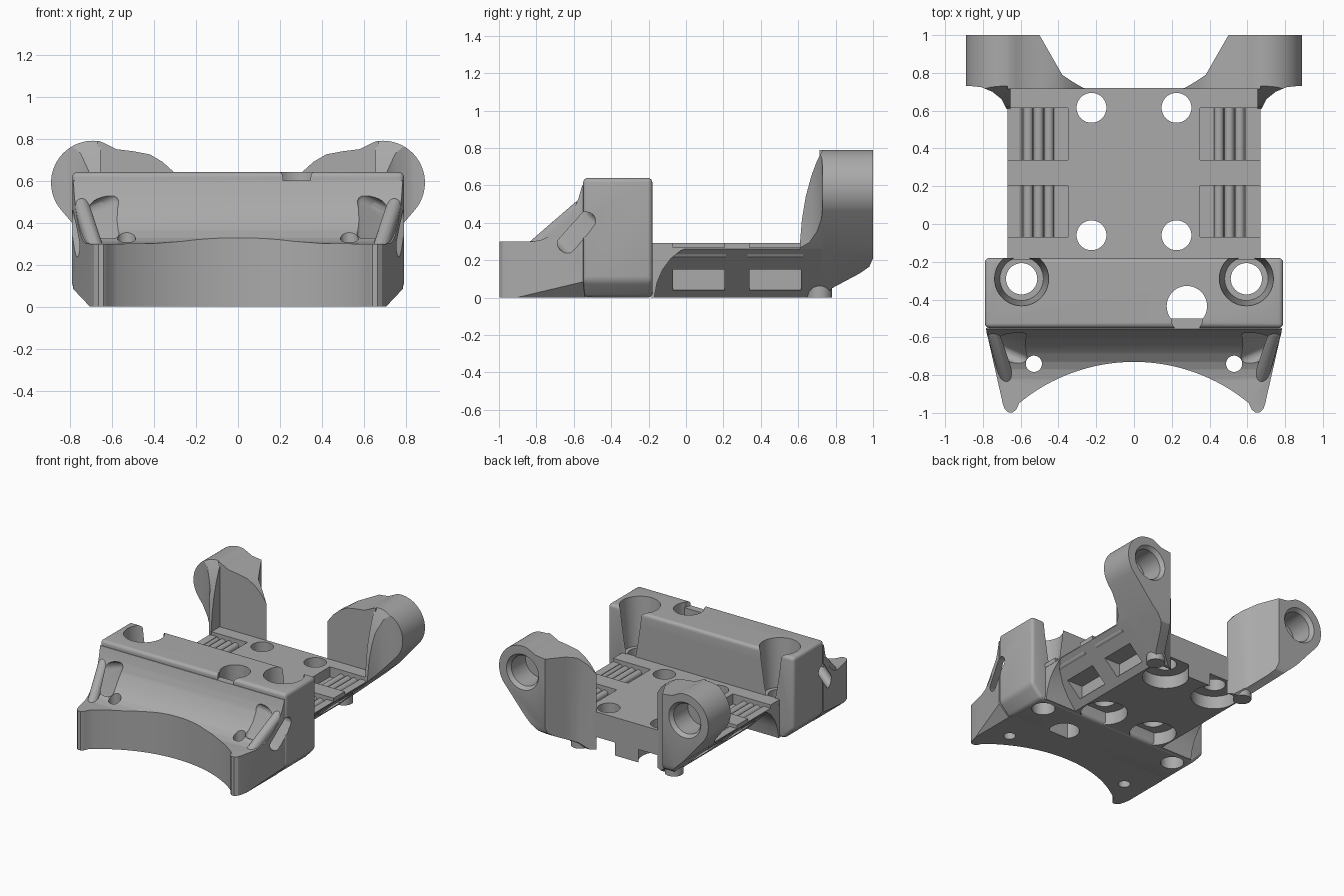
import bpy, bmesh
from math import cos, sin, radians, pi
from mathutils import Matrix, Vector

if "Cube" in bpy.data.objects:
    bpy.data.objects.remove(bpy.data.objects["Cube"])

grey = bpy.data.materials.new("plain grey")
grey.use_nodes = True
grey.diffuse_color = (0.4, 0.4, 0.4, 1)
grey.node_tree.nodes["Principled BSDF"].inputs["Base Color"].default_value = grey.diffuse_color
parts = []


def make(name, bm):
    bmesh.ops.recalc_face_normals(bm, faces=bm.faces)
    me = bpy.data.meshes.new(name)
    bm.to_mesh(me)
    bm.free()
    ob = bpy.data.objects.new(name, me)
    bpy.context.scene.collection.objects.link(ob)
    return ob


def prism(name, pts, axis, lo, hi):
    """Extrude a closed outline along one axis."""
    place = {"x": lambda a, b, d: (d, a, b),
             "y": lambda a, b, d: (a, d, b),
             "z": lambda a, b, d: (a, b, d)}[axis]
    bm = bmesh.new()
    face = bm.faces.new([bm.verts.new(place(a, b, lo)) for a, b in pts])
    new = bmesh.ops.extrude_face_region(bm, geom=[face])["geom"]
    shift = Vector(place(0, 0, hi - lo))
    bmesh.ops.translate(bm, vec=shift, verts=[g for g in new if isinstance(g, bmesh.types.BMVert)])
    return make(name, bm)


def box(name, x, y, z):
    return prism(name, [(x[0], y[0]), (x[1], y[0]), (x[1], y[1]), (x[0], y[1])], "z", *z)


def rod(name, x, y, r, z0, z1, r2=None, lying=False):
    """Upright cylinder or cone; lying ones run along y, with y and z swapped."""
    bm = bmesh.new()
    m = Matrix.Translation((x, y, (z0 + z1) / 2))
    if lying:
        m = Matrix.Translation((x, (z0 + z1) / 2, y)) @ Matrix.Rotation(-pi / 2, 4, "X")
    bmesh.ops.create_cone(bm, cap_ends=True, segments=40, radius1=r,
                          radius2=r if r2 is None else r2, depth=z1 - z0, matrix=m)
    return make(name, bm)


def hull(name, centres, r):
    """Rounded solid wrapped around several spheres."""
    bm = bmesh.new()
    for c in centres:
        bmesh.ops.create_icosphere(bm, subdivisions=3, radius=r, matrix=Matrix.Translation(c))
    out = bmesh.ops.convex_hull(bm, input=bm.verts)
    junk = {g for g in out["geom_interior"] + out["geom_unused"] if isinstance(g, bmesh.types.BMVert)}
    bmesh.ops.delete(bm, geom=list(junk), context="VERTS")
    return make(name, bm)


def bake(ob):
    dg = bpy.context.evaluated_depsgraph_get()
    me = bpy.data.meshes.new_from_object(ob.evaluated_get(dg))
    ob.modifiers.clear()
    ob.data = me


def combine(ob, others, op="DIFFERENCE"):
    for o in others:
        mod = ob.modifiers.new("combine", "BOOLEAN")
        mod.operation, mod.solver, mod.object = op, "EXACT", o
        bake(ob)
        bpy.data.objects.remove(o)
    return ob


def mirrored(pts):
    return pts + [(-a, b) for a, b in reversed(pts)]


def finish(ob):
    ob.data.materials.clear()
    ob.data.materials.append(grey)
    parts.append(ob)


def mirror_copy(ob, name):
    bm = bmesh.new()
    bm.from_mesh(ob.data)
    bmesh.ops.scale(bm, vec=(-1, 1, 1), verts=bm.verts)
    return make(name, bm)


def strap_slots():
    """Slanted slots passing from the scoop out through the side walls."""
    slots = []
    for s in (1, -1):
        ends = []
        for x, y, z in ((0.6, -0.66, 0.43), (0.9, -0.53, 0.29)):
            ends += [(s * x, y + k * 0.055, z + k * 0.075) for k in (1, -1)]
        slots.append(hull("slot_cutter", ends, 0.037))
    return slots


# Cross block with chamfered lower sides and rounded edges
section = mirrored([(0.705, 0), (0.79, 0.09), (0.79, 0.64)])
block = prism("cross_block", section, "y", -0.55, -0.18)
bev = block.modifiers.new("round", "BEVEL")
bev.width, bev.segments = 0.025, 4
bake(block)
cuts = strap_slots()
for s in (1, -1):
    cuts.append(rod("screw_hole", s * 0.595, -0.29, 0.083, -0.1, 0.5))
    cuts.append(rod("screw_recess", s * 0.595, -0.29, 0.115, 0.27, 0.66, 0.145))
cuts.append(rod("cable_hole", 0.28, -0.435, 0.107, -0.1, 0.8))
cuts.append(hull("cable_notch", [(0.28, -0.5, 0.555), (0.28, -0.5, 0.8)], 0.083))
finish(combine(block, cuts))

# Front cradle: curved plan, concave scoop on top
arc = [(0.955 * sin(a), -1.685 + 0.955 * cos(a)) for a in [radians(39.5) * i / 16 for i in range(16, 0, -1)]]
outline = [(0.7, -0.5), (0.7, -0.54), (0.785, -0.55), (0.695, -0.95), (0.685, -0.98),
           (0.665, -0.997), (0.64, -0.997), (0.622, -0.98)] + arc
front = prism("front_cradle", mirrored(outline), "z", 0, 0.7)
scoop = [(-1.1, 0), (-1.1, 0.298), (-0.82, 0.3), (-0.77, 0.31), (-0.73, 0.328), (-0.68, 0.365),
         (-0.64, 0.41), (-0.6, 0.47), (-0.575, 0.53), (-0.555, 0.6), (-0.5, 0.6), (-0.5, 0)]
combine(front, [prism("scoop", scoop, "x", -1, 1),
                prism("side_limit", section, "y", -1.1, 0)], "INTERSECT")
ridges = []
for s in (1, -1):
    ridges.append(hull("ridge", [(s * 0.744, -0.57, 0.48), (s * 0.744, -0.57, 0.2),
                                 (s * 0.67, -0.83, 0.255), (s * 0.67, -0.83, 0.2)], 0.037))
combine(front, ridges, "UNION")
small = [rod("small_hole", s * 0.53, -0.74, 0.043, -0.1, 0.7) for s in (1, -1)]
finish(combine(front, strap_slots() + small))

# Base plate with sloping flanks
plate = prism("base_plate", mirrored([(0.40, 0), (0.67, 0.26), (0.67, 0.293)]), "y", -0.19, 0.72)
cove = [(-0.19, 0), (-0.17, 0), (-0.155, 0.08), (-0.125, 0.15), (-0.08, 0.21), (-0.03, 0.25),
        (0.0, 0.265), (-0.19, 0.265)]
combine(plate, [prism("cove", cove, "x", -0.669, 0.669)], "UNION")
cuts = []
bays = ((-0.07, 0.205), (0.34, 0.615))
for s in (1, -1):
    for y in (-0.06, 0.615):
        cuts.append(rod("bolt_hole", s * 0.225, y, 0.079, -0.1, 0.5))
        cuts.append(rod("bolt_recess", s * 0.225, y, 0.165, -0.1, 0.1))
    for bay in bays:
        cuts.append(box("pocket", sorted((s * 0.35, s * 0.61)), bay, (0.215, 0.4)))
        cuts.append(box("rim_cut", sorted((s * 0.355, s * 0.8)), bay, (0.268, 0.4)))
        cuts.append(box("window", sorted((s * 0.42, s * 0.8)), bay, (0.04, 0.15)))
finish(combine(plate, cuts))

# Ribs lying in the pockets
for s, side in ((1, "left"), (-1, "right")):
    for n, bay in enumerate(bays):
        for k in range(4):
            finish(rod(f"{side}_rib_{n}_{k}", s * (0.45 + k * 0.055), 0.238, 0.026,
                       bay[0] - 0.01, bay[1] + 0.01, lying=True))

# Rear towers: one solid shaped by its front, side and top outlines
ring = [(0.69 + 0.2 * cos(a), 0.59 + 0.2 * sin(a)) for a in [radians(100 - i * 5) for i in range(29)]]
face = [(0.26, 0), (0.26, 0.58), (0.31, 0.645), (0.36, 0.69), (0.42, 0.725), (0.5, 0.74),
        (0.58, 0.75), (0.62, 0.77)] + ring + [(0.67, 0.26), (0.40, 0)]
tower = prism("left_tower", face, "y", 0.5, 1.1)
plan = [(0.26, 0.715), (0.32, 0.75), (0.38, 0.79), (0.42, 0.86), (0.5, 1.0), (0.95, 1.0),
        (0.95, 0.73), (0.67, 0.73), (0.67, 0.715)]
side_view = [(0.5, 0), (0.74, 0), (0.78, 0.05), (0.93, 0.13), (0.98, 0.165), (1, 0.21), (1, 0.9), (0.5, 0.9)]
combine(tower, [prism("plan", plan, "z", -0.1, 1), prism("side", side_view, "x", 0, 1)], "INTERSECT")
combine(tower, [rod("bore", 0.69, 0.59, 0.115, 0.8, 1.1, lying=True),
                rod("bore_lip", 0.69, 0.59, 0.11, 0.965, 1.005, 0.14, lying=True)])

# Curved gusset joining each tower to the plate
gusset = prism("left_gusset", face, "y", 0.5, 1.1)
fillet = [(0.655, 0.61), (0.655, 0.75), (0.885, 0.75), (0.885, 0.732), (0.81, 0.725),
          (0.75, 0.70), (0.7, 0.66), (0.675, 0.61)]
sweep = [(0.61, 0.1), (0.61, 0.3), (0.62, 0.42), (0.64, 0.54), (0.67, 0.65), (0.7, 0.73),
         (0.73, 0.79), (0.76, 0.79), (0.76, 0.1)]
combine(gusset, [prism("fillet", fillet, "z", 0, 1), prism("sweep", sweep, "x", 0, 1)], "INTERSECT")
foot = rod("left_foot", 0.40, 0.715, 0.065, 0, 0.1)
for ob in (tower, gusset, foot):
    finish(mirror_copy(ob, ob.name.replace("left", "right")))
    finish(ob)

# Smooth shading with crisp edges
bpy.ops.object.select_all(action="DESELECT")
for ob in parts:
    ob.select_set(True)
bpy.context.view_layer.objects.active = parts[0]
bpy.ops.object.shade_smooth_by_angle(angle=radians(30))
